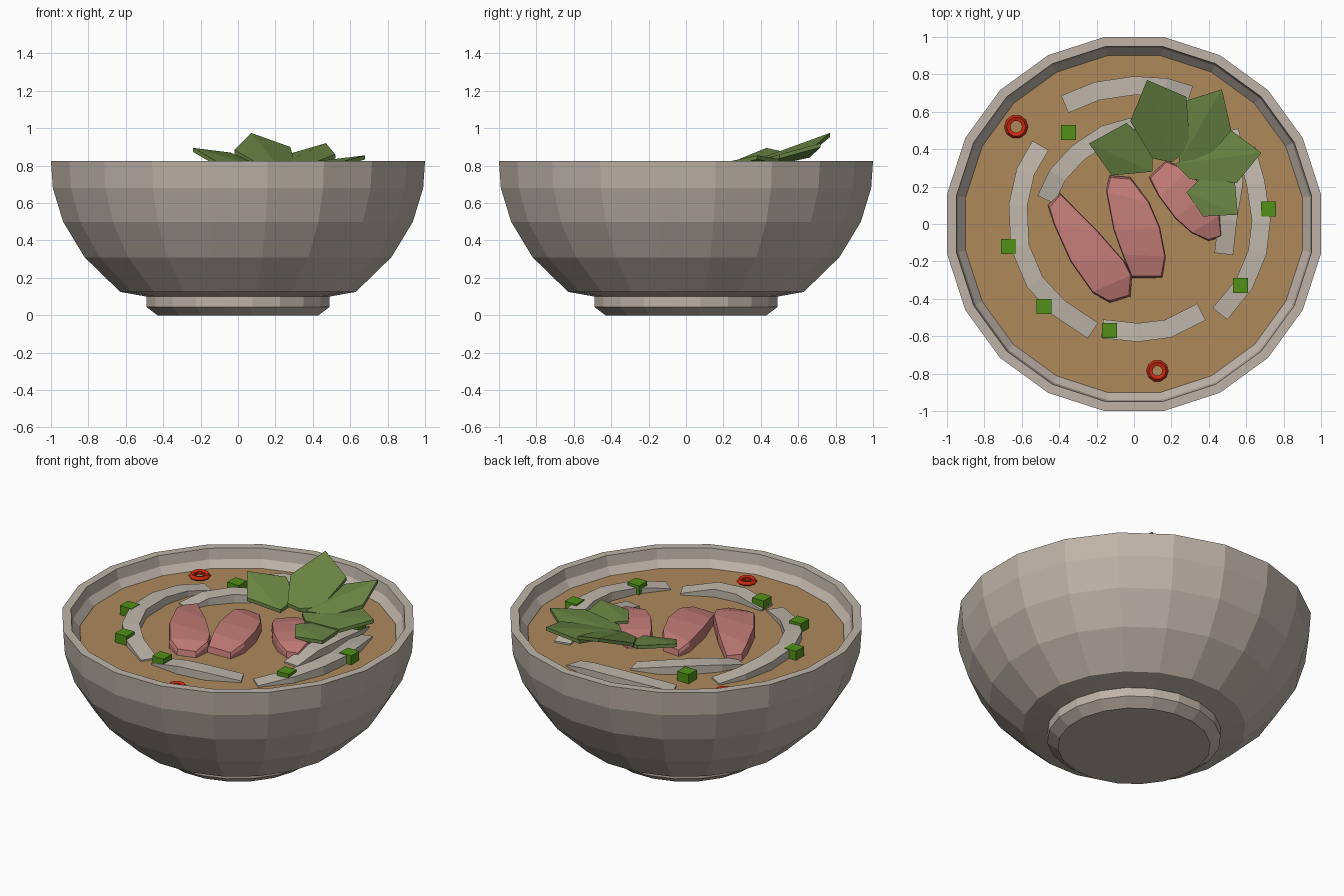
import bpy, bmesh, math
from mathutils import Vector

if "Cube" in bpy.data.objects:
    bpy.data.objects.remove(bpy.data.objects["Cube"])

SIDES = 20
SOUP_Z = 0.72


def material(name, rgb):
    m = bpy.data.materials.new(name)
    m.diffuse_color = (*rgb, 1)
    m.use_nodes = True
    m.node_tree.nodes["Principled BSDF"].inputs["Base Color"].default_value = m.diffuse_color
    return m


STONE = material("stone_grey", (0.51, 0.455, 0.395))
BROTH = material("broth_brown", (0.42, 0.25, 0.105))
NOODLE = material("noodle_cream", (0.52, 0.475, 0.41))
MEAT = material("meat_pink", (0.54, 0.20, 0.185))
LEAF = material("leaf_green", (0.15, 0.245, 0.06))
ONION = material("onion_green", (0.085, 0.28, 0.01))
CHILI = material("chili_red", (0.60, 0.022, 0.006))


def finish(name, bm, mat):
    bmesh.ops.recalc_face_normals(bm, faces=bm.faces)
    me = bpy.data.meshes.new(name)
    bm.to_mesh(me)
    bm.free()
    me.materials.append(mat)
    ob = bpy.data.objects.new(name, me)
    bpy.context.collection.objects.link(ob)
    return ob


def loft(name, sections, mat):
    """Skin a row of equal-length closed sections and cap both ends."""
    bm = bmesh.new()
    rings = [[bm.verts.new(p) for p in s] for s in sections]
    n = len(rings[0])
    for a, b in zip(rings, rings[1:]):
        for i in range(n):
            j = (i + 1) % n
            bm.faces.new((a[i], a[j], b[j], b[i]))
    bm.faces.new(rings[0])
    bm.faces.new(rings[-1])
    return finish(name, bm, mat)


def lathe(name, profile, mat):
    """Twenty-sided turned shape; radii are half-widths seen from the front."""
    k = 1 / math.cos(math.pi / SIDES)
    sections = []
    for r, z in profile:
        angs = [math.radians(9 + 18 * i) for i in range(SIDES)]
        sections.append([(r * k * math.cos(a), r * k * math.sin(a), z) for a in angs])
    return loft(name, sections, mat)


# Bowl: foot, outer wall, rim, inner wall
lathe("bowl", [(0.43, 0), (0.49, 0.045), (0.49, 0.10), (0.63, 0.125), (0.82, 0.31),
               (0.935, 0.5), (0.99, 0.68), (1.0, 0.825), (0.95, 0.825), (0.94, 0.76),
               (0.89, 0.70), (0.78, 0.45), (0.55, 0.22)], STONE)

# Broth surface
lathe("broth", [(0.86, SOUP_Z - 0.05), (0.90, SOUP_Z)], BROTH)


# Noodles: flat-topped bands that arch out of the broth
def noodle(name, path, width=0.1):
    pts = [Vector((x, y, 0)) for x, y in path]
    sections = []
    for i, p in enumerate(pts):
        d = (pts[min(i + 1, len(pts) - 1)] - pts[max(i - 1, 0)]).normalized()
        side = Vector((-d.y, d.x, 0)) * width / 2
        t = 2 * i / (len(pts) - 1) - 1
        top = Vector((0, 0, SOUP_Z + 0.01 + 0.045 * (1 - t * t)))
        low = Vector((0, 0, SOUP_Z - 0.03))
        sections.append([p - side + low, p - side + top, p + side + top, p + side + low])
    loft(name, sections, NOODLE)


noodle("noodle_back", [(-0.37, 0.64), (-0.2, 0.71), (0, 0.74), (0.17, 0.73), (0.3, 0.69)])
noodle("noodle_left", [(-0.5, 0.42), (-0.58, 0.28), (-0.62, 0.1), (-0.61, -0.12),
                       (-0.53, -0.31), (-0.4, -0.45), (-0.22, -0.57)])
noodle("noodle_front", [(-0.17, -0.56), (0.02, -0.58), (0.18, -0.56), (0.36, -0.47)])
noodle("noodle_right", [(0.6, 0.4), (0.65, 0.22), (0.68, 0.02), (0.66, -0.15),
                        (0.59, -0.32), (0.46, -0.48)])
noodle("noodle_inner_left", [(-0.47, 0.13), (-0.41, 0.26), (-0.3, 0.38), (-0.15, 0.48), (0.0, 0.52)])
noodle("noodle_inner_right", [(0.48, -0.16), (0.5, 0.02), (0.53, 0.2), (0.54, 0.36), (0.51, 0.5)])


# Meat slices: arched slabs given as left/right edge pairs along the length
def slice_of_meat(name, pairs):
    c = sum((Vector(l) + Vector(r) for l, r in pairs), Vector((0, 0))) / (2 * len(pairs))
    sections = []
    for i, (l, r) in enumerate(pairs):
        t = 2 * i / (len(pairs) - 1) - 1
        top = SOUP_Z + 0.035 + 0.035 * (1 - t * t)
        tl, tr = [c + (Vector(p) - c) * 0.96 for p in (l, r)]
        sections.append([(*l, SOUP_Z - 0.02), (*l, top - 0.02), (*tl, top),
                         (*tr, top), (*r, top - 0.02), (*r, SOUP_Z - 0.02)])
    loft(name, sections, MEAT)


slice_of_meat("meat_slice_left", [
    ((-0.46, 0.10), (-0.40, 0.17)), ((-0.43, 0.0), (-0.2, -0.03)),
    ((-0.34, -0.2), (-0.05, -0.2)), ((-0.22, -0.37), (-0.01, -0.28)),
    ((-0.13, -0.42), (-0.02, -0.39))])
slice_of_meat("meat_slice_middle", [
    ((-0.13, 0.26), (-0.02, 0.25)), ((-0.15, 0.18), (0.08, 0.12)),
    ((-0.11, -0.03), (0.14, -0.02)), ((-0.06, -0.17), (0.17, -0.18)),
    ((-0.01, -0.29), (0.15, -0.29))])
slice_of_meat("meat_slice_right", [
    ((0.08, 0.25), (0.17, 0.34)), ((0.13, 0.15), (0.29, 0.29)),
    ((0.22, 0.03), (0.4, 0.16)), ((0.31, -0.05), (0.46, 0.04)),
    ((0.40, -0.09), (0.47, -0.07))])


# Herb leaves: thin plates, folded along the midrib from base to tip
def leaf(name, base, left, tip, right, thick=0.022):
    bm = bmesh.new()
    loop = [base] + left + [tip] + right
    up = [bm.verts.new(p) for p in loop]
    lo = [bm.verts.new((x, y, z - thick)) for x, y, z in loop]
    t = len(left) + 1
    for ring in (up, lo):
        bm.faces.new(ring[:t + 1])
        bm.faces.new([ring[0]] + ring[t:])
    for i in range(len(loop)):
        j = (i + 1) % len(loop)
        bm.faces.new((up[i], up[j], lo[j], lo[i]))
    finish(name, bm, LEAF)


leaf("leaf_left", (0.1, 0.28, 0.80), [(-0.12, 0.26, 0.825)], (-0.24, 0.43, 0.895),
     [(-0.04, 0.54, 0.87), (0.1, 0.42, 0.81)])
leaf("leaf_back", (0.2, 0.33, 0.815), [(0.10, 0.35, 0.815), (-0.02, 0.55, 0.885)],
     (0.07, 0.77, 0.975), [(0.28, 0.68, 0.90), (0.30, 0.40, 0.825)])
leaf("leaf_back_right", (0.24, 0.33, 0.81), [(0.26, 0.5, 0.83), (0.28, 0.66, 0.865)],
     (0.47, 0.72, 0.92), [(0.52, 0.5, 0.86), (0.4, 0.36, 0.815)])
leaf("leaf_right", (0.22, 0.32, 0.80), [(0.38, 0.44, 0.815), (0.52, 0.5, 0.835)],
     (0.68, 0.38, 0.855), [(0.55, 0.22, 0.82), (0.3, 0.24, 0.80)])
leaf("leaf_front_right", (0.28, 0.17, 0.80), [(0.36, 0.25, 0.80), (0.54, 0.22, 0.81)],
     (0.555, 0.05, 0.815), [(0.37, 0.04, 0.795)])

# Chopped onion cubes
for i, (x, y) in enumerate([(-0.35, 0.49), (-0.67, -0.12), (-0.48, -0.44), (-0.13, -0.57),
                            (0.57, -0.33), (0.72, 0.08), (0.53, 0.42)]):
    bm = bmesh.new()
    bmesh.ops.create_cube(bm, size=1)
    bmesh.ops.scale(bm, vec=(0.08, 0.08, 0.065), verts=bm.verts)
    bmesh.ops.translate(bm, vec=(x, y, SOUP_Z + 0.025), verts=bm.verts)
    finish("onion_cube_%d" % (i + 1), bm, ONION)

# Chili rings
for i, (x, y, r) in enumerate([(-0.63, 0.52, 0.046), (0.125, -0.785, 0.041)]):
    bpy.ops.mesh.primitive_torus_add(major_segments=10, minor_segments=5, major_radius=r,
                                     minor_radius=0.018, location=(x, y, SOUP_Z + 0.008))
    ring = bpy.context.object
    ring.name = "chili_ring_%d" % (i + 1)
    ring.data.materials.append(CHILI)
